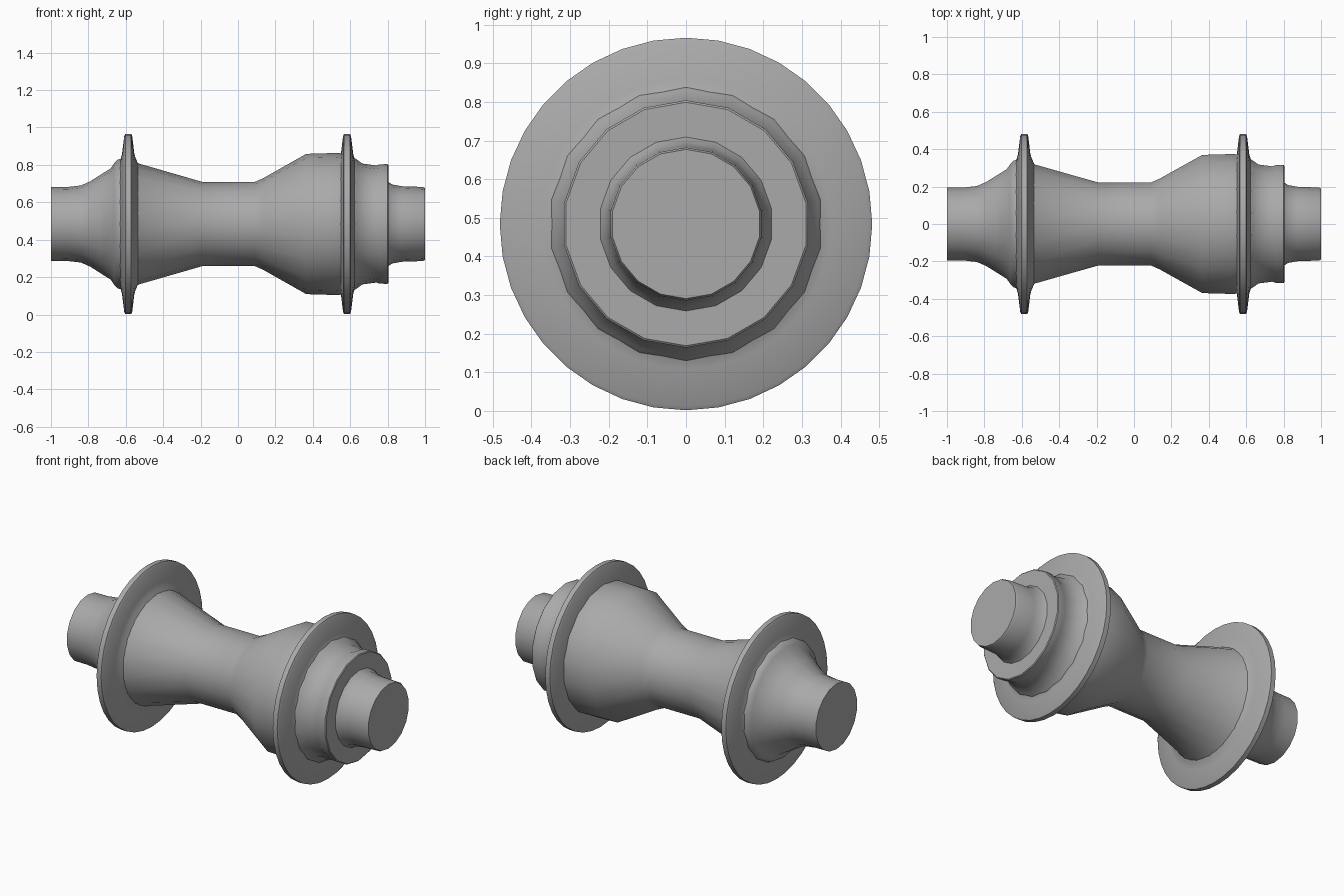
import bpy, bmesh, math

if "Cube" in bpy.data.objects:
    bpy.data.objects.remove(bpy.data.objects["Cube"])

AXIS_Z = 0.484   # height of the hub axis

metal = bpy.data.materials.new("grey_metal")
metal.diffuse_color = (0.4, 0.4, 0.4, 1)
metal.use_nodes = True
metal.node_tree.nodes["Principled BSDF"].inputs["Base Color"].default_value = metal.diffuse_color


def revolve(name, profile, sides, x0=0.0, cap=False):
    """Spin an (x, radius) profile around the hub axis."""
    bm = bmesh.new()
    rings = []
    for x, r in profile:
        rings.append([bm.verts.new((x0 + x,
                                    r * math.sin(2 * math.pi * i / sides),
                                    AXIS_Z + r * math.cos(2 * math.pi * i / sides)))
                      for i in range(sides)])
    for a, b in zip(rings, rings[1:]):
        for i in range(sides):
            j = (i + 1) % sides
            bm.faces.new((a[i], a[j], b[j], b[i]))
    if cap:
        bm.faces.new(rings[0])
        bm.faces.new(rings[-1])
    bmesh.ops.recalc_face_normals(bm, faces=bm.faces)
    mesh = bpy.data.meshes.new(name)
    bm.to_mesh(mesh)
    bm.free()
    mesh.materials.append(metal)
    obj = bpy.data.objects.new(name, mesh)
    bpy.context.collection.objects.link(obj)
    bpy.context.view_layer.objects.active = obj
    obj.select_set(True)
    bpy.ops.object.shade_smooth_by_angle(angle=math.radians(35))
    obj.select_set(False)
    return obj


# Hub body with both end caps, left to right
body = [(-1.0, 0.197), (-0.91, 0.198), (-0.84, 0.206), (-0.79, 0.228),
        (-0.74, 0.260), (-0.68, 0.298), (-0.662, 0.325), (-0.645, 0.343),
        (-0.61, 0.356), (-0.56, 0.345), (-0.53, 0.323),
        (-0.19, 0.225), (0.09, 0.225), (0.135, 0.245), (0.365, 0.375),
        (0.53, 0.38), (0.58, 0.375), (0.61, 0.362), (0.635, 0.345),
        (0.665, 0.323), (0.74, 0.313), (0.757, 0.319), (0.80, 0.32),
        (0.804, 0.315), (0.804, 0.225), (0.825, 0.211), (0.875, 0.202),
        (0.99, 0.198), (1.0, 0.193)]
revolve("hub_body", body, 18, cap=True)

# Spoke flanges: thin rounded discs tapering to the rim
half = [(-0.052, 0.325), (-0.040, 0.350), (-0.033, 0.375), (-0.021, 0.472),
        (-0.015, 0.482)]
flange = half + [(-x, r) for x, r in reversed(half)]
for name, x in (("left_flange", -0.587), ("right_flange", 0.583)):
    revolve(name, flange, 36, x0=x)
